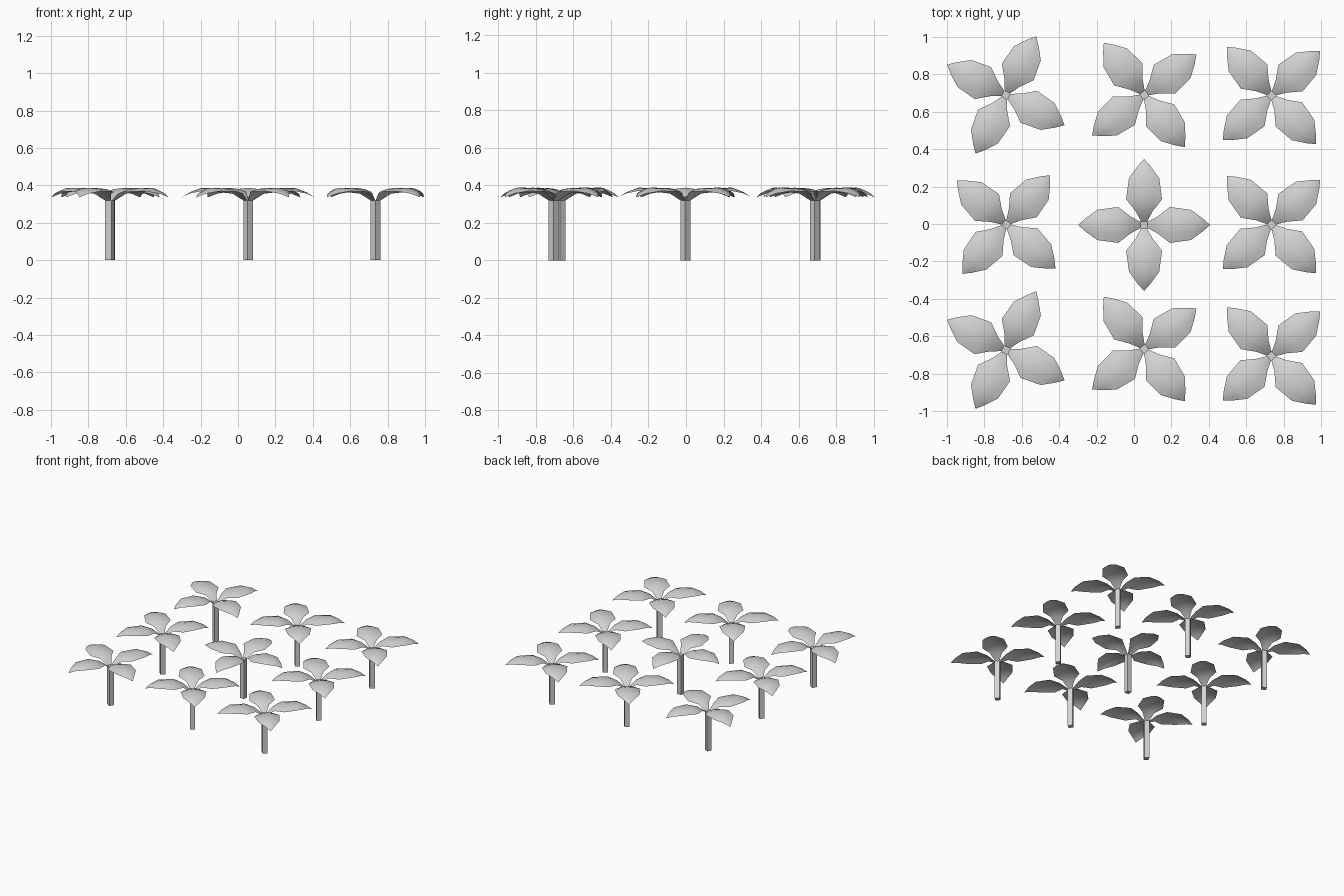
import bpy, bmesh, math
from mathutils import Matrix, Vector

cube = bpy.data.objects.get("Cube")
if cube:
    bpy.data.objects.remove(cube, do_unlink=True)

grey = bpy.data.materials.new("light_grey")
grey.use_nodes = True
GREY = (0.65, 0.65, 0.65, 1)
grey.diffuse_color = GREY
grey.node_tree.nodes["Principled BSDF"].inputs["Base Color"].default_value = GREY

STEM_SIDE, STEM_TOP = 0.037, 0.32
# Petal rows: distance from the stem, half width, ridge height, droop at the edge
PETAL = [(0.018, 0.016, 0.318, 0.0), (0.072, 0.045, 0.362, 0.006),
         (0.138, 0.096, 0.385, 0.020), (0.25, 0.081, 0.387, 0.018),
         (0.315, 0.034, 0.362, 0.006)]
TIP = (0.353, 0, 0.336)
ACROSS = (-1, -0.5, 0, 0.5, 1)


def finish(name, bm, place, smooth):
    mesh = bpy.data.meshes.new(name)
    bm.to_mesh(mesh)
    bm.free()
    mesh.materials.append(grey)
    obj = bpy.data.objects.new(name, mesh)
    obj.matrix_world = place
    bpy.context.collection.objects.link(obj)
    if smooth:
        bpy.ops.object.select_all(action='DESELECT')
        obj.select_set(True)
        bpy.context.view_layer.objects.active = obj
        bpy.ops.object.shade_smooth_by_angle(angle=math.radians(30))


def make_stem(name, place):
    bm = bmesh.new()
    bmesh.ops.create_cube(bm, size=1)
    bmesh.ops.scale(bm, vec=(STEM_SIDE, STEM_SIDE, STEM_TOP), verts=bm.verts)
    bmesh.ops.translate(bm, vec=(0, 0, STEM_TOP / 2), verts=bm.verts)
    finish(name, bm, place, False)


def make_petals(name, place):
    bm = bmesh.new()
    for quarter in range(4):
        turn = Matrix.Rotation(quarter * math.pi / 2, 3, 'Z')
        rows = [[bm.verts.new(turn @ Vector((r, w * u, z - drop * u * u)))
                 for u in ACROSS] for r, w, z, drop in PETAL]
        for a, b in zip(rows, rows[1:]):
            for i in range(len(ACROSS) - 1):
                bm.faces.new((a[i], b[i], b[i + 1], a[i + 1]))
        # Pointed end
        tip = bm.verts.new(turn @ Vector(TIP))
        for p, q in zip(rows[-1], rows[-1][1:]):
            bm.faces.new((p, tip, q))
    finish(name, bm, place, True)


# Flowers: x, y and turn in degrees
FLOWERS = [(-0.685, 0.69, 62.7), (0.055, 0.69, 37.8), (0.735, 0.687, 42.5),
           (-0.683, -0.003, 48.3), (0.054, -0.005, 0), (0.735, -0.003, 42.5),
           (-0.685, -0.674, 62.7), (0.055, -0.668, 37.8), (0.735, -0.706, 42.5)]
for n, (x, y, angle) in enumerate(FLOWERS, 1):
    place = Matrix.Translation((x, y, 0)) @ Matrix.Rotation(math.radians(angle), 4, 'Z')
    make_stem(f"flower_stem_{n}", place)
    make_petals(f"flower_petals_{n}", place)
